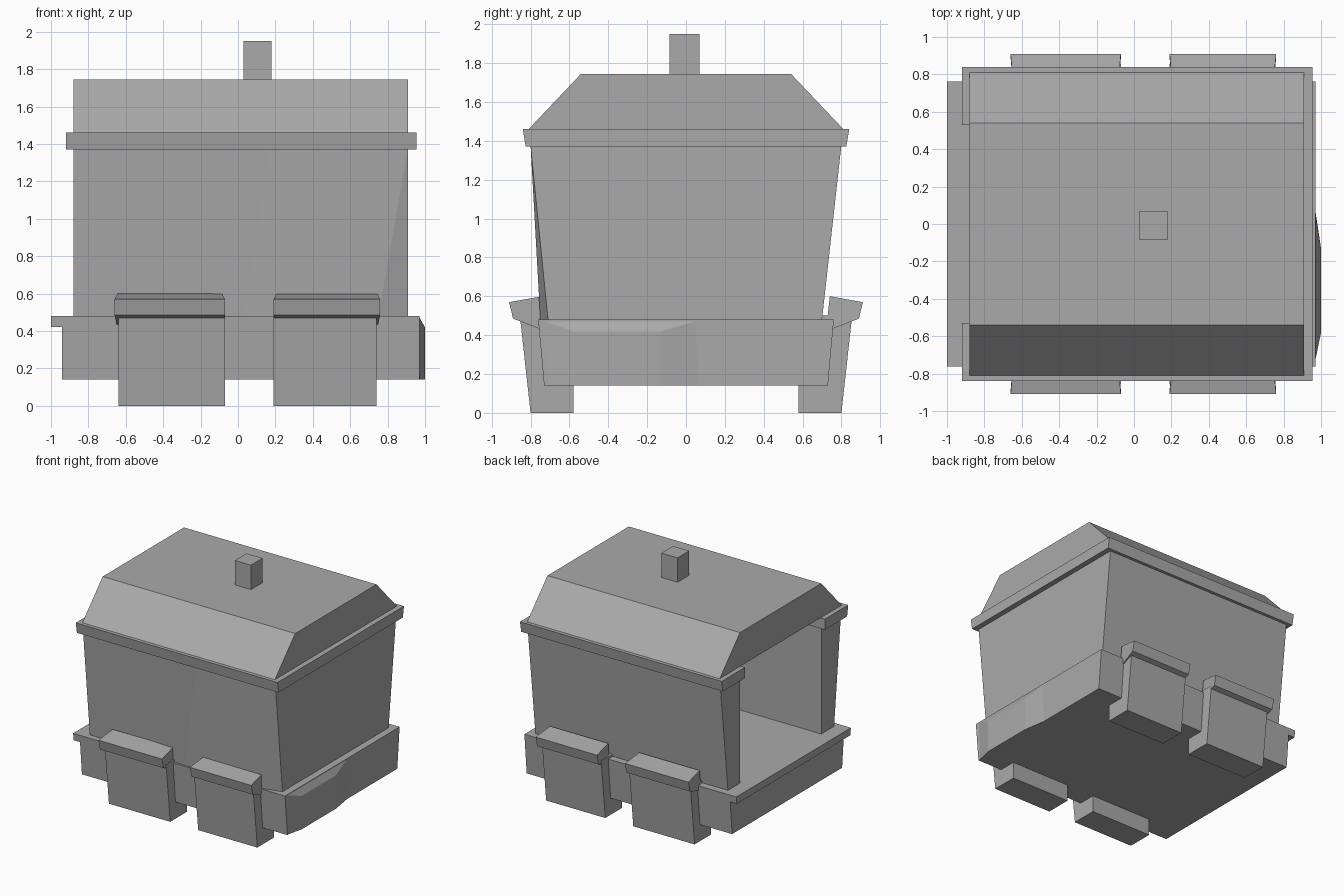
import bpy
import bmesh

cube = bpy.data.objects.get("Cube")
if cube:
    bpy.data.objects.remove(cube, do_unlink=True)

grey = bpy.data.materials.new("plain grey")
grey.use_nodes = True
colour = (0.4, 0.4, 0.4, 1)
grey.diffuse_color = colour
grey.node_tree.nodes["Principled BSDF"].inputs["Base Color"].default_value = colour


def loft(name, start, end):
    """Closed solid between two outlines with matching points."""
    bm = bmesh.new()
    a = [bm.verts.new(p) for p in start]
    b = [bm.verts.new(p) for p in end]
    bm.faces.new(a[::-1])
    bm.faces.new(b)
    n = len(a)
    for i in range(n):
        j = (i + 1) % n
        bm.faces.new((a[i], a[j], b[j], b[i]))
    bmesh.ops.remove_doubles(bm, verts=bm.verts, dist=0.0005)
    bmesh.ops.recalc_face_normals(bm, faces=bm.faces)
    mesh = bpy.data.meshes.new(name)
    bm.to_mesh(mesh)
    bm.free()
    mesh.materials.append(grey)
    obj = bpy.data.objects.new(name, mesh)
    bpy.context.collection.objects.link(obj)
    return obj


def at_z(points, z):
    return [(x, y, z) for x, y in points]


def at_x(points, x):
    return [(x, y, z) for y, z in points]


# Base tray: sides taper inward to the bottom, lip along the open end
tray = [(-0.94, 0.14), (0.97, 0.14), (0.97, 0.48),
        (-1, 0.48), (-1, 0.42), (-0.94, 0.42)]


def tray_end(side):
    return [(x, side * (0.73 + (z - 0.14) * 0.09), z) for x, z in tray]


loft("base_tray", tray_end(-1), tray_end(1))

# Shallow bulge on the closed end of the tray
loft("base_bulge",
     at_x([(-0.75, 0.48), (0.08, 0.48), (0.1, 0.14), (-0.73, 0.14)], 0.965),
     at_x([(-0.58, 0.42), (-0.13, 0.42), (-0.13, 0.14), (-0.58, 0.14)], 1.0))

# Thick walls, open toward -x and leaning outward to the top
inner = [(-0.88, 0.54), (0.65, 0.54), (0.65, -0.54), (-0.88, -0.54)]
wall_foot = [(-0.88, -0.71), (0.03, -0.745), (0.75, -0.75), (0.91, -0.71),
             (0.91, 0.70), (-0.88, 0.70)]
wall_head = [(-0.88, -0.8), (0.17, -0.8), (0.91, -0.8), (0.91, -0.8),
             (0.91, 0.8), (-0.88, 0.8)]
loft("walls", at_z(wall_foot + inner, 0.48), at_z(wall_head + inner, 1.38))


# Belt around the wall tops, with short returns at the open end
def belt(y, z):
    return at_z([(-0.92, -y), (0.955, -y), (0.955, y), (-0.92, y),
                 (-0.92, 0.53), (0.66, 0.53), (0.66, -0.53), (-0.92, -0.53)], z)


loft("belt", belt(0.825, 1.37), belt(0.84, 1.46))

# Roof with two sloping sides, and the chimney
roof = [(-0.81, 1.46), (0.81, 1.46), (0.54, 1.745), (-0.54, 1.745)]
loft("roof", at_x(roof, -0.88), at_x(roof, 0.91))
stack = [(0.03, -0.085), (0.18, -0.085), (0.18, 0.07), (0.03, 0.07)]
loft("chimney", at_z(stack, 1.74), at_z(stack, 1.95))

# Four blocky wheels, each with a sloping fender
wheel = [(0.58, 0), (0.8, 0), (0.855, 0.5), (0.7, 0.5), (0.58, 0.2)]
for side, end in ((-1, "front"), (1, "back")):
    for x0, x1, hand in ((-0.64, -0.07, "right"), (0.19, 0.74, "left")):
        section = [(side * y, z) for y, z in wheel]
        loft(f"{end}_{hand}_wheel", at_x(section, x0), at_x(section, x1))
        # the fender flares on the side away from the middle
        f0 = x0 - 0.02 if x0 < 0 else x0
        f1 = x1 + 0.02 if x0 > 0 else x1
        outer = [(f0, side * 0.91, 0.57), (f1, side * 0.91, 0.57),
                 (f1, side * 0.89, 0.485), (f0, side * 0.89, 0.485)]
        back = [(f0 + 0.015, side * 0.74, 0.6), (f1 - 0.015, side * 0.74, 0.6),
                (f1 - 0.015, side * 0.72, 0.42), (f0 + 0.015, side * 0.72, 0.42)]
        loft(f"{end}_{hand}_fender", outer, back)
